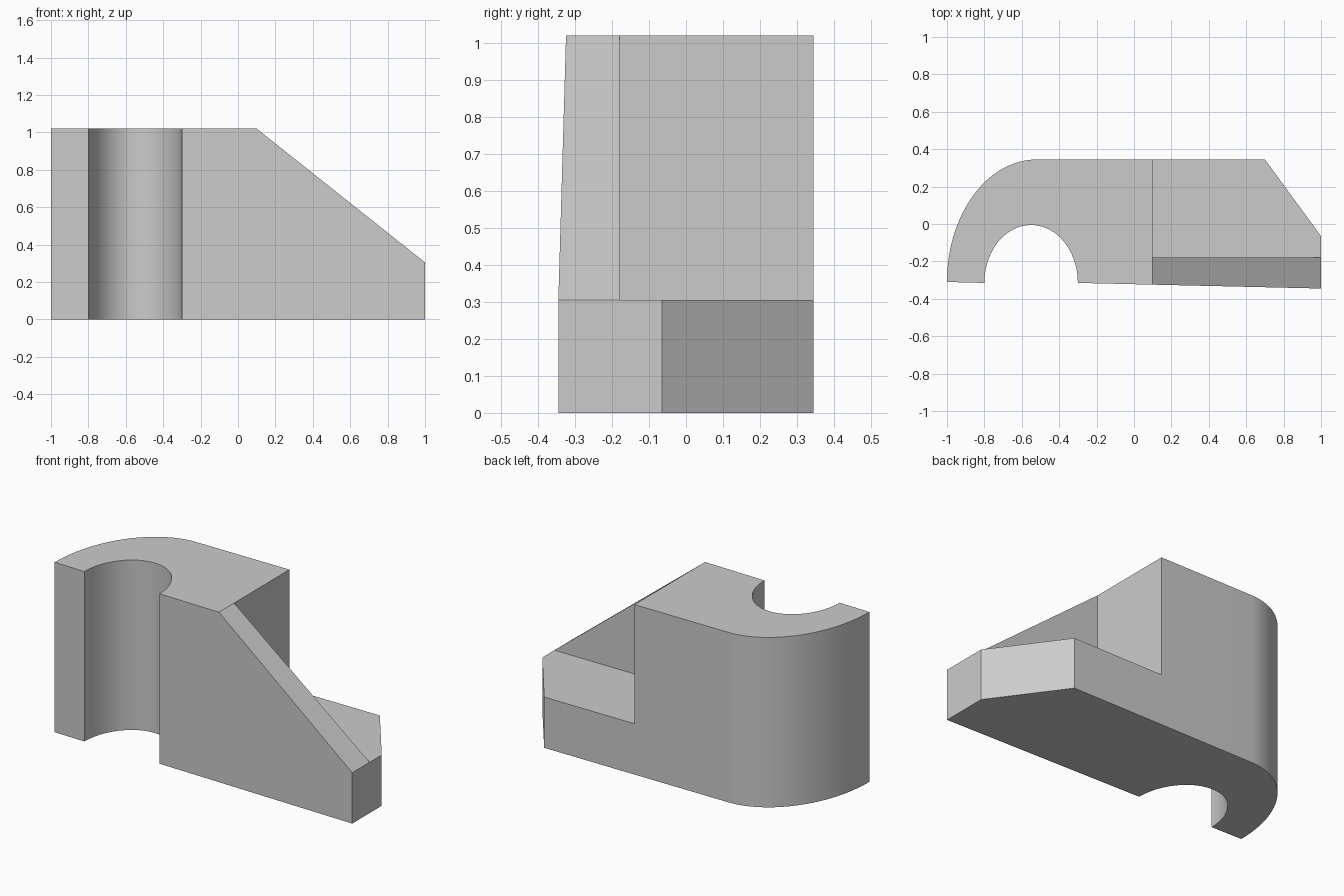
import bpy, bmesh
from math import sin, cos, pi
from mathutils import Vector

if "Cube" in bpy.data.objects:
    bpy.data.objects.remove(bpy.data.objects["Cube"])


def prism(name, points, direction):
    """Extrude a closed planar profile along a vector."""
    bm = bmesh.new()
    face = bm.faces.new([bm.verts.new(p) for p in points])
    ext = bmesh.ops.extrude_face_region(bm, geom=[face])
    verts = [g for g in ext["geom"] if isinstance(g, bmesh.types.BMVert)]
    bmesh.ops.translate(bm, verts=verts, vec=Vector(direction))
    bmesh.ops.recalc_face_normals(bm, faces=bm.faces)
    mesh = bpy.data.meshes.new(name)
    bm.to_mesh(mesh)
    bm.free()
    obj = bpy.data.objects.new(name, mesh)
    bpy.context.collection.objects.link(obj)
    return obj


def cut(target, cutter):
    """Subtract a cutter and remove it."""
    mod = target.modifiers.new("cut", "BOOLEAN")
    mod.operation = "DIFFERENCE"
    mod.solver = "EXACT"
    mod.object = cutter
    cutter.hide_render = True
    bpy.context.view_layer.objects.active = target
    bpy.ops.object.modifier_apply(modifier=mod.name)
    bpy.data.objects.remove(cutter)


def arc(cx, cy, rx, ry, start, end, n):
    angles = [start + (end - start) * i / n for i in range(n + 1)]
    return [(cx + rx * cos(a), cy + ry * sin(a), 0) for a in angles]


# Full footprint: rounded back corner, chamfered end, half-round recess
outline = arc(-0.52, -0.31, 0.48, 0.655, pi, pi / 2, 24)
outline += [(0.7, 0.345, 0), (1, -0.065, 0), (1, -0.345, 0)]
outline += arc(-0.55, -0.315, 0.25, 0.31, 0, pi, 24)
bracket = prism("bracket_body", outline, (0, 0, 1.02))

# Shelf notch behind the rib
shelf = [(0.1, -0.18, 0.305), (1.2, -0.18, 0.305),
         (1.2, 0.5, 0.305), (0.1, 0.5, 0.305)]
cut(bracket, prism("shelf_cutter", shelf, (0, 0, 1)))

# Sloped top of the rib
slope = [(-0.1, -0.5, 1.179), (1.2, -0.5, 0.146), (1.2, -0.5, 1.179)]
cut(bracket, prism("slope_cutter", slope, (0, 1, 0)))

# Smooth the curved walls, keep the edges sharp
bpy.ops.object.select_all(action="DESELECT")
bracket.select_set(True)
bpy.context.view_layer.objects.active = bracket
bpy.ops.object.shade_smooth_by_angle(angle=pi / 6)
